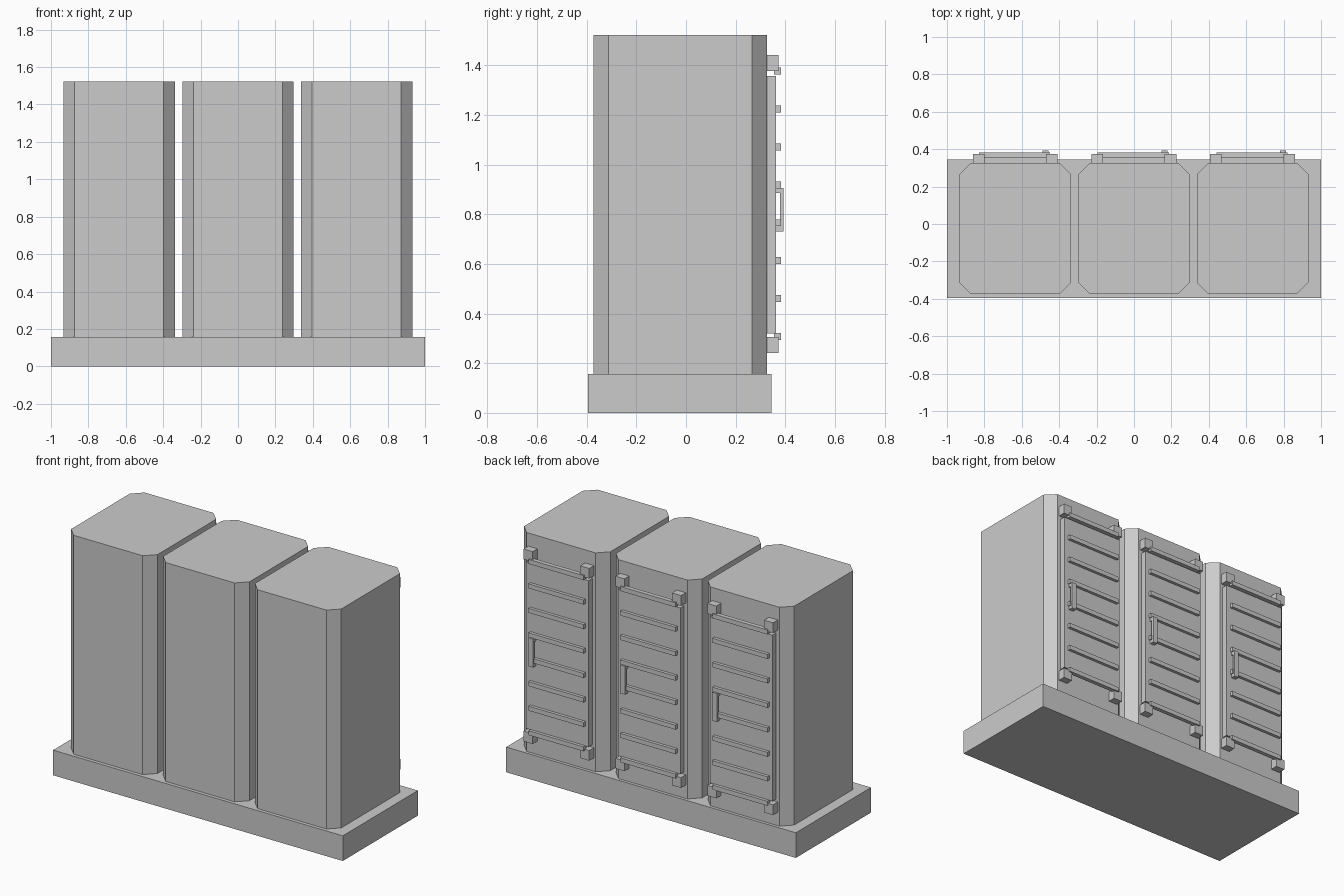
import bpy, bmesh

if "Cube" in bpy.data.objects:
    bpy.data.objects.remove(bpy.data.objects["Cube"])

# Single flat grey finish
grey = bpy.data.materials.new("plain grey")
grey.diffuse_color = (0.6, 0.6, 0.6, 1)
grey.use_nodes = True
grey.node_tree.nodes["Principled BSDF"].inputs["Base Color"].default_value = grey.diffuse_color


def prism(name, outline, z0, z1):
    """Extrude a counter-clockwise xy outline from z0 to z1."""
    bm = bmesh.new()
    face = bm.faces.new([bm.verts.new((x, y, z0)) for x, y in outline])
    ext = bmesh.ops.extrude_face_region(bm, geom=[face])
    verts = [v for v in ext["geom"] if isinstance(v, bmesh.types.BMVert)]
    bmesh.ops.translate(bm, verts=verts, vec=(0, 0, z1 - z0))
    bmesh.ops.recalc_face_normals(bm, faces=bm.faces)
    mesh = bpy.data.meshes.new(name)
    bm.to_mesh(mesh)
    bm.free()
    mesh.materials.append(grey)
    obj = bpy.data.objects.new(name, mesh)
    bpy.context.collection.objects.link(obj)
    return obj


def box(name, x0, x1, y0, y1, z0, z1):
    return prism(name, [(x0, y0), (x1, y0), (x1, y1), (x0, y1)], z0, z1)


# Base slab
BASE_TOP = 0.157
box("base", -1, 1, -0.395, 0.345, 0, BASE_TOP)

FRONT, BACK, HALF, CUT = -0.373, 0.326, 0.298, 0.06

for n, cx in enumerate((-0.635, 0, 0.634), 1):
    # Cabinet body with chamfered vertical corners
    l, r = cx - HALF, cx + HALF
    prism(f"cabinet_{n}", [
        (l + CUT, FRONT), (r - CUT, FRONT), (r, FRONT + CUT), (r, BACK - CUT),
        (r - CUT, BACK), (l + CUT, BACK), (l, BACK - CUT), (l, FRONT + CUT)],
        BASE_TOP, 1.523)

    # Door panel on the back
    box(f"door_{n}", cx - 0.215, cx + 0.215, BACK, 0.363, 0.32, 1.357)

    # Corner blocks
    for side, x0 in (("left", cx - 0.227), ("right", cx + 0.164)):
        for level, z0 in (("bottom", 0.241), ("top", 1.377)):
            box(f"corner_block_{n}_{level}_{side}", x0, x0 + 0.062,
                BACK, 0.373, z0, z0 + 0.064)

    # Horizontal slats
    for i in range(8):
        z = 0.308 + i * 0.1527
        box(f"slat_{n}_{i + 1}", cx - 0.194, cx + 0.186,
            0.355, 0.382, z - 0.014, z + 0.014)

    # Handle: upright grip on two stubs
    hx0, hx1 = cx + 0.147, cx + 0.179
    box(f"handle_grip_{n}", hx0, hx1, 0.378, 0.393, 0.73, 0.907)
    for level, z0 in (("lower", 0.73), ("upper", 0.885)):
        box(f"handle_stub_{n}_{level}", hx0, hx1, 0.36, 0.38, z0, z0 + 0.022)
